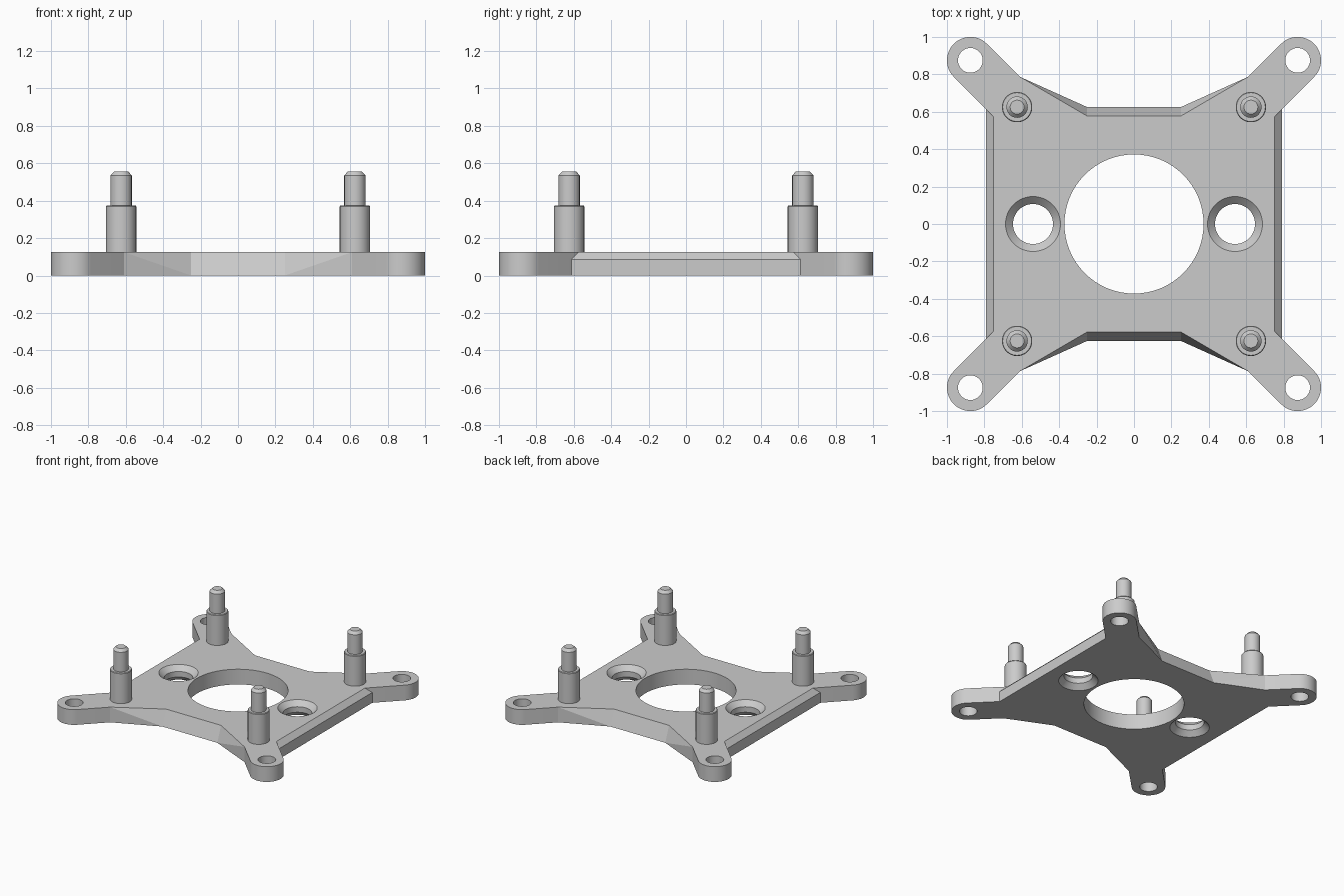
import bpy, bmesh
from math import cos, sin, pi, radians

TOP = 0.125       # plate thickness
SEGS = 64

cube = bpy.data.objects.get("Cube")
if cube:
    bpy.data.objects.remove(cube, do_unlink=True)

grey = bpy.data.materials.new("light grey")
grey.use_nodes = True
grey.diffuse_color = (0.6, 0.6, 0.6, 1)
grey.node_tree.nodes["Principled BSDF"].inputs["Base Color"].default_value = grey.diffuse_color


def make_object(name, bm, location=(0, 0, 0)):
    bmesh.ops.recalc_face_normals(bm, faces=bm.faces)
    mesh = bpy.data.meshes.new(name)
    bm.to_mesh(mesh)
    bm.free()
    mesh.materials.append(grey)
    ob = bpy.data.objects.new(name, mesh)
    ob.location = location
    bpy.context.collection.objects.link(ob)
    return ob


def lathe(name, profile, location):
    """Closed solid of revolution from (radius, z) points."""
    bm = bmesh.new()
    rings = [[bm.verts.new((r * cos(2 * pi * i / SEGS), r * sin(2 * pi * i / SEGS), z))
              for i in range(SEGS)] for r, z in profile]
    for low, high in zip(rings, rings[1:]):
        for i in range(SEGS):
            j = (i + 1) % SEGS
            bm.faces.new((low[i], low[j], high[j], high[i]))
    bm.faces.new(rings[0][::-1])
    bm.faces.new(rings[-1])
    return make_object(name, bm, location)


def activate(ob):
    bpy.ops.object.select_all(action='DESELECT')
    ob.select_set(True)
    bpy.context.view_layer.objects.active = ob


def smooth(ob):
    activate(ob)
    bpy.ops.object.shade_smooth_by_angle(angle=radians(14))


# Plate outline: one quadrant of vertical columns, bottom point first
def upright(x, y):
    return [(x, y, 0), (x, y, TOP)]


ARM, ARM_R = 0.875, 0.125
side = [(0.79, 0.613, 0), (0.79, 0.613, 0.085), (0.75, 0.573, TOP)]
tip = [upright(ARM + ARM_R * cos(a), ARM + ARM_R * sin(a))
       for a in (pi * (i / 24 - 0.25) for i in range(25))]
root = upright(0.61, 0.787)
flare = [(0.25, 0.625, 0), (0.25, 0.577, TOP)]
quadrant = [side] + tip + [root, flare]

bm = bmesh.new()
columns = []
for sx, sy in ((1, 1), (-1, 1), (-1, -1), (1, -1)):
    for col in quadrant[::sx * sy]:
        columns.append(([bm.verts.new((x * sx, y * sy, z)) for x, y, z in col], col))

# Walls between neighbouring columns
for i, (b, kind_b) in enumerate(columns):
    a, kind_a = columns[i - 1]
    if kind_a is side and kind_b is side:
        for k in (0, 1):
            bm.faces.new((a[k], b[k], b[k + 1], a[k + 1]))
    elif kind_a is root and kind_b is flare:
        bm.faces.new((a[0], b[0], a[1]))
        bm.faces.new((a[1], b[0], b[1]))
    elif kind_a is flare and kind_b is root:
        bm.faces.new((a[0], b[0], b[1]))
        bm.faces.new((a[0], b[1], a[1]))
    else:
        bm.faces.new([a[0]] + b + a[:0:-1])
bm.faces.new([c[-1] for c, _ in columns])
bm.faces.new([c[0] for c, _ in reversed(columns)])
plate = make_object("mounting_plate", bm)

# Holes: centre bore, corner holes, and side holes countersunk on both faces
CORNERS = [(x, y) for x in (-1, 1) for y in (-1, 1)]
straight = lambda r: [(r, -0.05), (r, TOP + 0.05)]
sink = [(0.157, -0.01), (0.107, 0.04), (0.107, TOP - 0.04), (0.157, TOP + 0.01)]
cutters = [lathe("bore_cutter", straight(0.372), (0, 0, 0))]
cutters += [lathe("arm_hole_cutter", straight(0.066), (x * ARM, y * ARM, 0)) for x, y in CORNERS]
cutters += [lathe("countersink_cutter", sink, (x * 0.54, 0, 0)) for x in (-1, 1)]
for cutter in cutters:
    cutter.hide_render = True
    mod = plate.modifiers.new("hole", 'BOOLEAN')
    mod.operation = 'DIFFERENCE'
    mod.solver = 'EXACT'
    mod.object = cutter
    activate(plate)
    bpy.ops.object.modifier_apply(modifier=mod.name)
    bpy.data.objects.remove(cutter, do_unlink=True)
smooth(plate)

# Stepped standoff pins at the four corners
pin = [(0.081, TOP - 0.02), (0.081, 0.37), (0.077, 0.375), (0.057, 0.375),
       (0.057, 0.535), (0.037, 0.557)]
for x, y in CORNERS:
    name = "standoff_" + ("back" if y > 0 else "front") + ("_left" if x > 0 else "_right")
    smooth(lathe(name, pin, (x * 0.625, y * 0.625, 0)))
